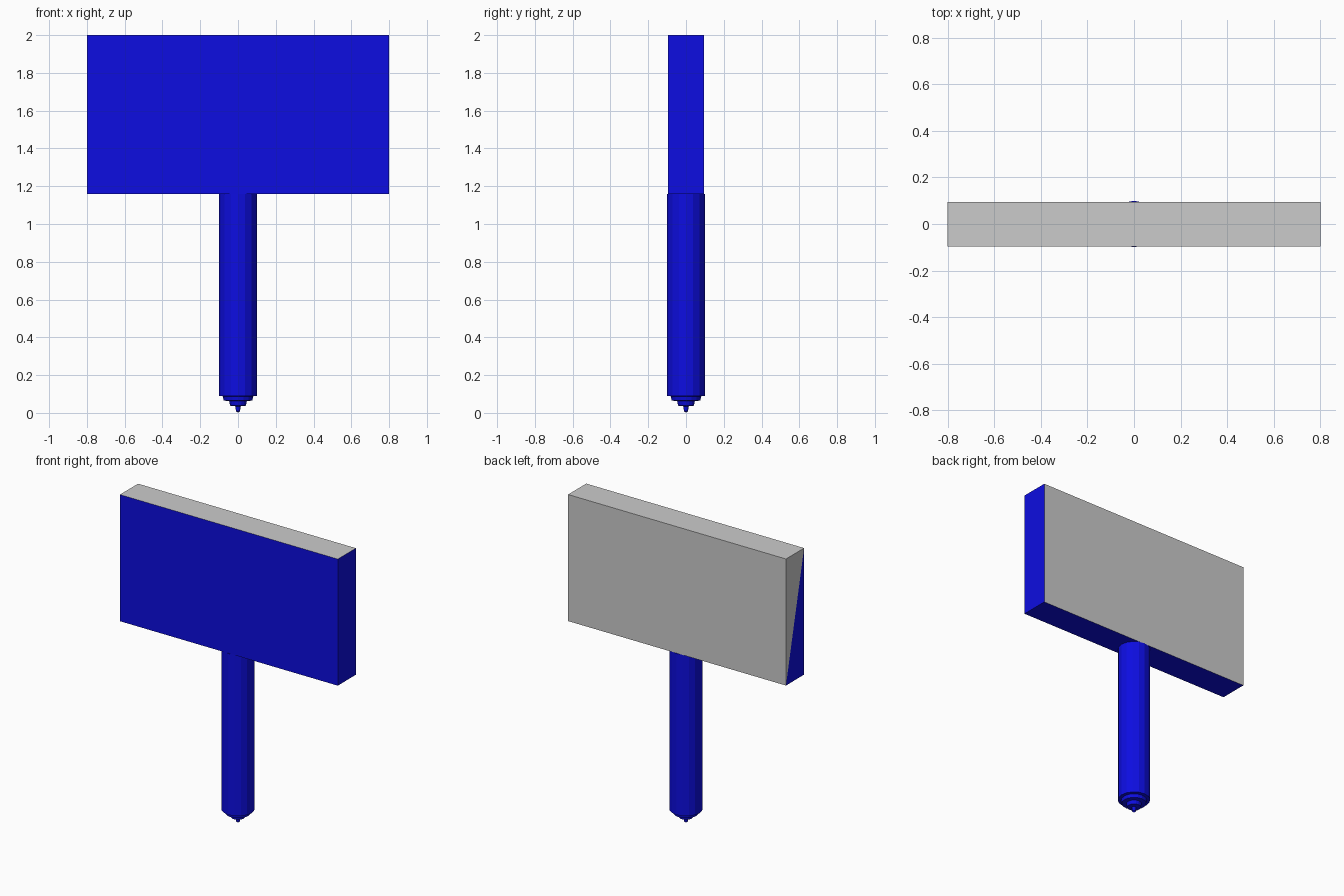
import bpy, bmesh, math

if "Cube" in bpy.data.objects:
    bpy.data.objects.remove(bpy.data.objects["Cube"])

blue = bpy.data.materials.new("blue_paint")
blue.diffuse_color = (0.004, 0.004, 0.75, 1)
blue.use_nodes = True
blue.node_tree.nodes["Principled BSDF"].inputs["Base Color"].default_value = blue.diffuse_color
grey = bpy.data.materials.new("bare_grey")
grey.diffuse_color = (0.6, 0.6, 0.6, 1)
grey.use_nodes = True
grey.node_tree.nodes["Principled BSDF"].inputs["Base Color"].default_value = grey.diffuse_color


def finish(bm, name):
    mesh = bpy.data.meshes.new(name)
    bm.to_mesh(mesh)
    bm.free()
    mesh.materials.append(blue)
    mesh.materials.append(grey)
    obj = bpy.data.objects.new(name, mesh)
    bpy.context.collection.objects.link(obj)
    return obj


# Sign board: blue front, right and underside; grey back and top
bm = bmesh.new()
bmesh.ops.create_cube(bm, size=1)
bmesh.ops.scale(bm, vec=(1.6, 0.19, 0.84), verts=bm.verts)
bmesh.ops.translate(bm, vec=(0, -0.001, 1.58), verts=bm.verts)
bm.normal_update()
for f in bm.faces:
    f.material_index = int(f.normal.y > 0.5 or f.normal.z > 0.5)

# Left end is split diagonally, with the upper back triangle grey
end = next(f for f in bm.faces if f.normal.x < -0.5)
front_top = next(v for v in end.verts if v.co.y < 0 and v.co.z > 1.6)
back_low = next(v for v in end.verts if v.co.y > 0 and v.co.z < 1.6)
bmesh.ops.connect_verts(bm, verts=[front_top, back_low])
bm.normal_update()
for f in bm.faces:
    if f.normal.x < -0.5:
        f.material_index = int(all(v.co.y > 0 or v.co.z > 1.6 for v in f.verts))
finish(bm, "sign_board")

# Post with a stepped, pointed foot, turned from a profile
profile = [(0, 1.16), (0.1, 1.16), (0.1, 0.09), (0.08, 0.088), (0.076, 0.065),
           (0.047, 0.063), (0.042, 0.038), (0.014, 0.035), (0.011, 0.01), (0, 0)]
bm = bmesh.new()
verts = [bm.verts.new((r, 0, z)) for r, z in profile]
edges = [bm.edges.new(pair) for pair in zip(verts, verts[1:])]
bmesh.ops.spin(bm, geom=verts + edges, cent=(0, 0, 0), axis=(0, 0, 1),
               angle=math.tau, steps=16)
bmesh.ops.remove_doubles(bm, verts=bm.verts, dist=0.0005)
bmesh.ops.recalc_face_normals(bm, faces=bm.faces)
finish(bm, "post")
